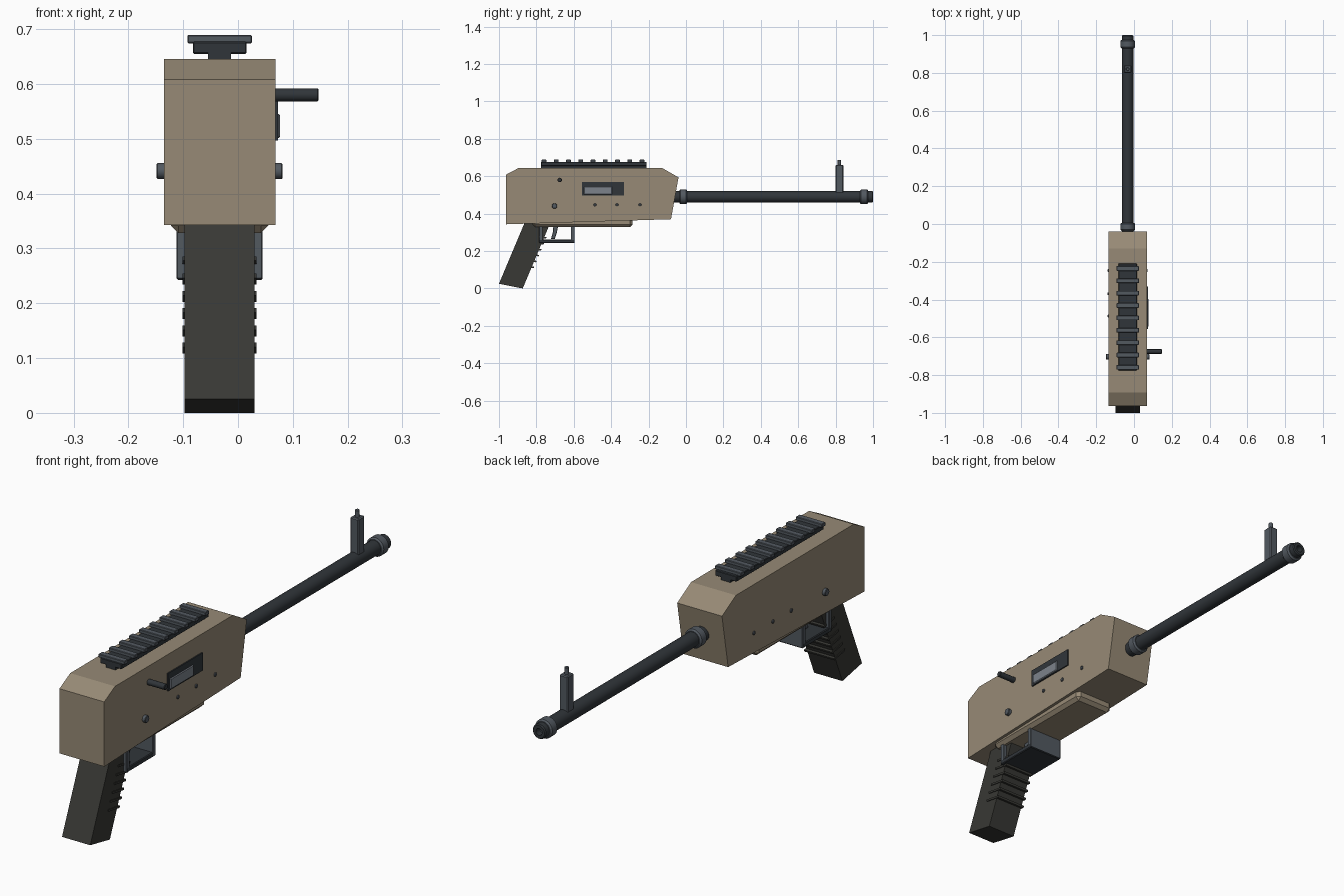
import bpy, bmesh, math
from mathutils import Matrix

if "Cube" in bpy.data.objects:
    bpy.data.objects.remove(bpy.data.objects["Cube"])

CX = -0.0335   # centre plane of the body
HW = 0.1015    # half width of the receiver


def material(name, rgb):
    m = bpy.data.materials.new(name)
    m.diffuse_color = (*rgb, 1)
    m.use_nodes = True
    m.node_tree.nodes["Principled BSDF"].inputs["Base Color"].default_value = m.diffuse_color
    return m


TAN = material("tan_shell", (0.31, 0.255, 0.18))
BLACK = material("black_polymer", (0.04, 0.04, 0.035))
DARK = material("dark_metal", (0.03, 0.036, 0.042))
STEEL = material("grey_metal", (0.085, 0.1, 0.118))
BRIGHT = material("bright_metal", (0.2, 0.225, 0.26))


def finish(name, bm, mat, bevel=0.0, smooth=False):
    bmesh.ops.recalc_face_normals(bm, faces=bm.faces)
    me = bpy.data.meshes.new(name)
    bm.to_mesh(me)
    bm.free()
    ob = bpy.data.objects.new(name, me)
    bpy.context.collection.objects.link(ob)
    me.materials.append(mat)
    if bevel:
        mod = ob.modifiers.new("bevel", 'BEVEL')
        mod.width = bevel
        mod.segments = 1
    if smooth:
        bpy.ops.object.select_all(action='DESELECT')
        ob.select_set(True)
        bpy.context.view_layer.objects.active = ob
        bpy.ops.object.shade_smooth_by_angle(angle=math.radians(32))
    return ob


def box(name, x, y, z, mat, bevel=0.0):
    """Box from (min, max) ranges."""
    bm = bmesh.new()
    size = [r[1] - r[0] for r in (x, y, z)]
    mid = [(r[0] + r[1]) / 2 for r in (x, y, z)]
    bmesh.ops.create_cube(bm, size=1, matrix=Matrix.Translation(mid) @ Matrix.Diagonal((*size, 1)))
    return finish(name, bm, mat, bevel)


def extrude(name, pts, half, mat, bevel=0.0):
    """Side profile of (y, z) points, extruded evenly about the centre plane."""
    bm = bmesh.new()
    face = bm.faces.new([bm.verts.new((CX - half, y, z)) for y, z in pts])
    ext = bmesh.ops.extrude_face_region(bm, geom=[face])
    verts = [v for v in ext['geom'] if isinstance(v, bmesh.types.BMVert)]
    bmesh.ops.translate(bm, verts=verts, vec=(2 * half, 0, 0))
    return finish(name, bm, mat, bevel)


def lathe(name, profile, origin, axis, mat, sides=24):
    """Spin a closed (radius, distance) profile around the x, y or z axis."""
    bm = bmesh.new()
    verts = [bm.verts.new((r, 0, t)) for r, t in profile]
    edges = [bm.edges.new((a, b)) for a, b in zip(verts, verts[1:])]
    bmesh.ops.spin(bm, geom=verts + edges, axis=(0, 0, 1), cent=(0, 0, 0),
                   angle=2 * math.pi, steps=sides, use_duplicate=False)
    bmesh.ops.remove_doubles(bm, verts=bm.verts, dist=1e-5)
    rot = {'x': Matrix.Rotation(math.pi / 2, 4, 'Y'),
           'y': Matrix.Rotation(-math.pi / 2, 4, 'X'),
           'z': Matrix.Identity(4)}[axis]
    bm.transform(Matrix.Translation(origin) @ rot)
    return finish(name, bm, mat, smooth=True)


def rod(name, r, length, origin, axis, mat, sides=16, c=0.002):
    prof = [(0, 0), (r - c, 0), (r, c), (r, length - c), (r - c, length), (0, length)]
    return lathe(name, prof, origin, axis, mat, sides)


# Receiver shell and the tapered plate under it
extrude("receiver", [(-0.963, 0.343), (-0.963, 0.608), (-0.893, 0.645), (-0.13, 0.645),
                     (-0.04, 0.594), (-0.08, 0.37)], HW, TAN)
box("lower_plate", (CX - 0.089, CX + 0.089), (-0.82, -0.285), (0.328, 0.38), TAN, 0.014)

# Barrel with bore, and its two collars
lathe("barrel", [(0, -0.1), (0.03, -0.1), (0.03, 0.996), (0.026, 1.0), (0.014, 1.0),
                 (0.014, 0.94), (0, 0.94)], (CX, 0, 0.49), 'y', DARK)
for name, y, length in (("rear_collar", -0.036, 0.042), ("muzzle_collar", 0.93, 0.044)):
    rod(name, 0.039, length, (CX, y, 0.49), 'y', STEEL, 24, 0.006)

# Front sight
box("front_sight", (CX - 0.019, CX + 0.019), (0.8, 0.841), (0.51, 0.66), STEEL, 0.004)
rod("sight_post", 0.009, 0.04, (CX, 0.82, 0.648), 'z', STEEL, 12)

# Top rail with nine cross ribs
box("rail_stem", (CX - 0.021, CX + 0.021), (-0.775, -0.21), (0.64, 0.658), DARK)
box("rail_base", (CX - 0.049, CX + 0.049), (-0.775, -0.21), (0.655, 0.677), DARK, 0.002)
for i in range(9):
    y = -0.759 + i * 0.0655
    box(f"rail_rib_{i + 1}", (CX - 0.059, CX + 0.059), (y - 0.0125, y + 0.0125),
        (0.674, 0.689), STEEL, 0.002)

# Ejection port, bolt and charging handle on the right side
side = CX + HW
box("ejection_port", (side - 0.01, side + 0.005), (-0.556, -0.332), (0.497, 0.57), DARK)
box("bolt", (side - 0.005, side + 0.009), (-0.545, -0.395), (0.501, 0.545), BRIGHT, 0.003)
rod("charging_handle", 0.012, 0.089, (side - 0.01, -0.675, 0.58), 'x', DARK, 12)

# Pins that pass through the receiver
rod("main_pin", 0.0145, 0.23, (CX - 0.115, -0.703, 0.441), 'x', STEEL, 12)
for i, y in enumerate((-0.487, -0.369, -0.246)):
    rod(f"small_pin_{i + 1}", 0.008, 0.212, (CX - 0.106, y, 0.447), 'x', STEEL, 10)

# Slanted grip with ribs across its front edge
extrude("grip", [(-1.0, 0.025), (-0.873, 0.0), (-0.728, 0.345), (-0.72, 0.365),
                 (-0.857, 0.365)], 0.064, BLACK)
slope = 0.145 / 0.345
for i in range(6):
    z = 0.112 + i * 0.0315
    y = -0.873 + slope * z
    extrude(f"grip_rib_{i + 1}", [(y - 0.06, z + 0.008), (y - 0.06, z + 0.016),
                                  (y + 0.014, z + 0.004), (y + 0.011, z - 0.004)],
            0.0675, BLACK)

# Trigger guard plates and trigger
gx = (CX - 0.0785, CX + 0.0785)
box("guard_bottom", gx, (-0.785, -0.595), (0.242, 0.262), DARK, 0.003)
box("guard_front", gx, (-0.616, -0.595), (0.245, 0.34), STEEL, 0.002)
box("guard_rear", gx, (-0.785, -0.766), (0.245, 0.34), STEEL, 0.002)
extrude("trigger", [(-0.708, 0.345), (-0.712, 0.3), (-0.722, 0.264), (-0.702, 0.264),
                    (-0.69, 0.3), (-0.682, 0.345)], 0.016, STEEL, 0.002)
